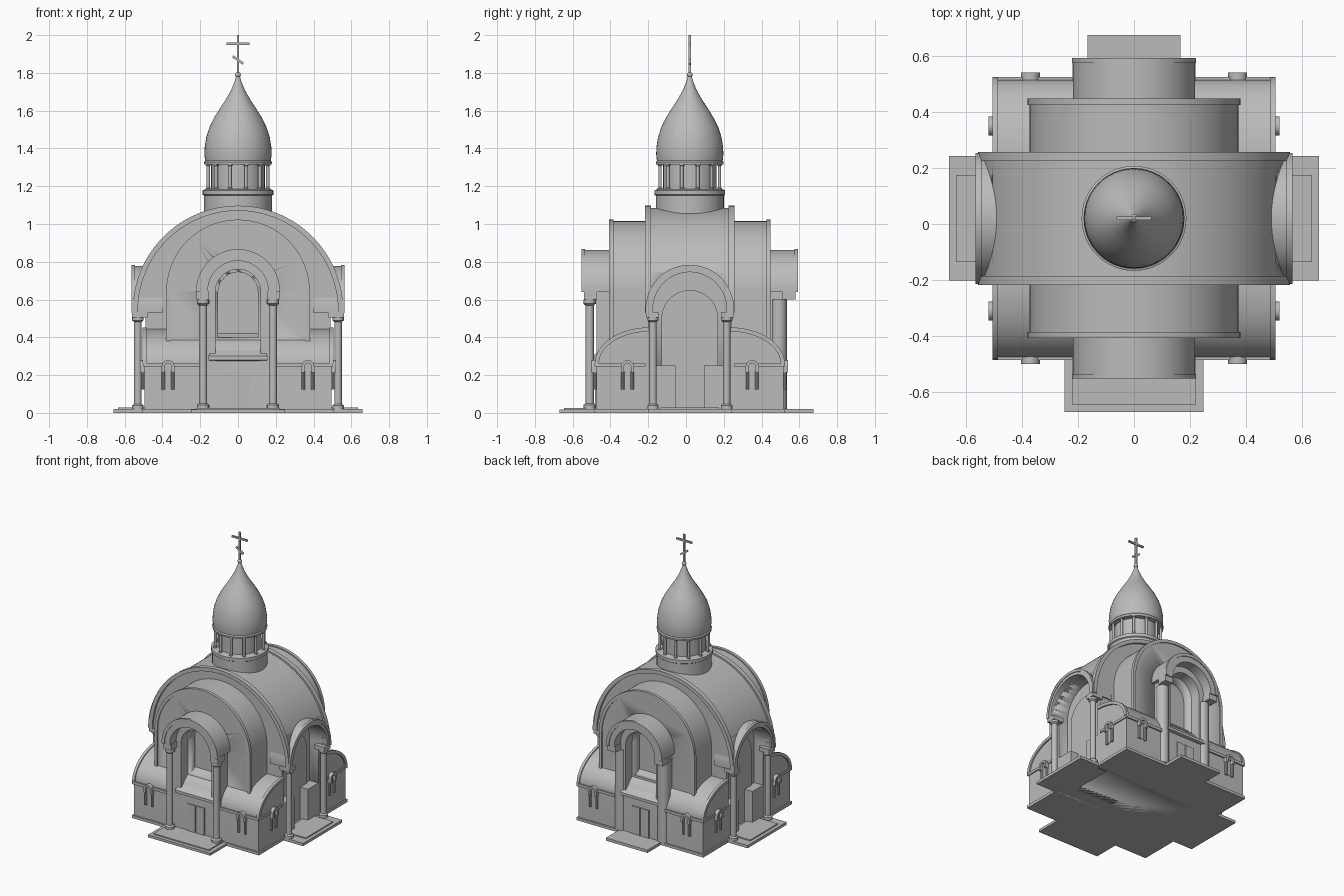
import bpy, bmesh
from math import sin, cos, pi, sqrt, radians
from mathutils import Matrix

if "Cube" in bpy.data.objects:
    bpy.data.objects.remove(bpy.data.objects["Cube"], do_unlink=True)

CY = 0.02  # plan centre of the building in y
stone = bpy.data.materials.new("pale_grey")
stone.use_nodes = True
GREY = (0.5, 0.5, 0.5, 1)
stone.diffuse_color = GREY
stone.node_tree.nodes["Principled BSDF"].inputs["Base Color"].default_value = GREY


def finish(name, bm):
    bmesh.ops.recalc_face_normals(bm, faces=bm.faces)
    me = bpy.data.meshes.new(name)
    bm.to_mesh(me)
    bm.free()
    me.materials.append(stone)
    ob = bpy.data.objects.new(name, me)
    bpy.context.collection.objects.link(ob)
    bpy.ops.object.select_all(action="DESELECT")
    ob.select_set(True)
    bpy.context.view_layer.objects.active = ob
    bpy.ops.object.shade_smooth_by_angle(angle=radians(35))
    return ob


def prism(name, pts, axis, a, b):
    """Extrude a (u, z) outline along x or y; y values are relative to CY."""
    def place(u, z, d):
        return (d, u + CY, z) if axis == "x" else (u, d + CY, z)
    bm = bmesh.new()
    lo = [bm.verts.new(place(u, z, a)) for u, z in pts]
    hi = [bm.verts.new(place(u, z, b)) for u, z in pts]
    bm.faces.new(lo)
    bm.faces.new(hi)
    for i in range(len(pts)):
        j = (i + 1) % len(pts)
        bm.faces.new((lo[i], lo[j], hi[j], hi[i]))
    return finish(name, bm)


def box(name, x0, x1, v0, v1, z0, z1):
    return prism(name, [(x0, z0), (x1, z0), (x1, z1), (x0, z1)], "y", v0, v1)


def arch(r, cz, base, n=40, off=0):
    pts = [(off + r * cos(pi * i / n), cz + r * sin(pi * i / n)) for i in range(n + 1)]
    if base < cz:
        pts = [(off + r, base)] + pts + [(off - r, base)]
    return pts


def ring(r_out, r_in, cz, base, n=40, off=0):
    return arch(r_out, cz, base, n, off) + arch(r_in, cz, base, n, off)[::-1]


def lathe(name, profile, x, v, n=32):
    bm = bmesh.new()
    rings = [[bm.verts.new((x + r * cos(2 * pi * i / n), CY + v + r * sin(2 * pi * i / n), z))
              for i in range(n)] for r, z in profile]
    bm.faces.new(rings[0])
    bm.faces.new(rings[-1])
    for lo, hi in zip(rings, rings[1:]):
        for i in range(n):
            j = (i + 1) % n
            bm.faces.new((lo[i], lo[j], hi[j], hi[i]))
    return finish(name, bm)


def column(name, x, v, z0, z1, r):
    w = r * 1.5
    lathe(name, [(w, z0), (w, z0 + r), (r, z0 + 1.4 * r), (r, z1 - 1.4 * r),
                 (w, z1 - r), (w, z1)], x, v, 16)


def carve(target, cutters):
    for c in cutters:
        m = target.modifiers.new("opening", "BOOLEAN")
        m.operation, m.object, m.solver = "DIFFERENCE", c, "EXACT"
        bpy.context.view_layer.objects.active = target
        bpy.ops.object.modifier_apply(modifier=m.name)
        bpy.data.objects.remove(c, do_unlink=True)


SIDES = (-1, 1)

# Central hall with its great vault and carved side porches
hall = prism("great_hall", [(-0.49, 0), (0.49, 0), (0.49, 0.51), (0.545, 0.53)]
             + arch(0.545, 0.54, 0.54, 64) + [(-0.545, 0.53), (-0.49, 0.51)], "y", -0.22, 0.22)
carve(hall, [prism("porch_cutter", arch(0.195, 0.55, -0.1), "x", *sorted((s * 0.42, s * 0.7)))
             for s in SIDES])
for s in SIDES:
    prism("great_vault_rim", ring(0.557, 0.53, 0.54, 0.53, 64), "y", s * 0.205, s * 0.237)
    # Side porch arch, columns and tall door panel
    prism("side_porch_arch", ring(0.228, 0.195, 0.55, 0.53), "x", s * 0.4, s * 0.56)
    prism("side_porch_moulding", ring(0.234, 0.215, 0.55, 0.53), "x", s * 0.545, s * 0.565)
    prism("side_door_panel", arch(0.15, 0.5, 0.02), "x", s * 0.42, s * 0.429)
    for t in SIDES:
        column("side_porch_column", s * 0.53, t * 0.195, 0.02, 0.51, 0.02)
        box("side_porch_capital", s * 0.48, s * 0.56, t * 0.165, t * 0.232, 0.505, 0.535)

# Middle vault with a round-headed niche at each end
middle = prism("middle_vault", arch(0.372, 0.643, 0.38, 56), "y", -0.42, 0.42)
carve(middle, [prism("niche_cutter", arch(0.105, 0.64, 0.4), "y", *sorted((s * 0.36, s * 0.6)))
               for s in SIDES])
for s in SIDES:
    prism("middle_vault_rim", ring(0.38, 0.358, 0.643, 0.38, 56), "y", s * 0.405, s * 0.427)

# Entrance arches front and back
for s in SIDES:
    prism("entrance_arch", ring(0.218, 0.16, 0.645, 0.64), "y", s * 0.4, s * 0.567)
    prism("entrance_arch_moulding", ring(0.222, 0.2, 0.645, 0.64), "y", s * 0.555, s * 0.572)
    prism("entrance_jamb", ring(0.195, 0.12, 0.64, 0.24), "y", s * 0.4, s * 0.495)
    for t in SIDES:
        box("entrance_capital", t * 0.155, t * 0.22, s * 0.49, s * 0.56, 0.6, 0.645)
        if s < 0:
            column("front_column", t * 0.185, -0.53, 0.02, 0.6, 0.022)
        else:
            lathe("back_pillar", [(0.042, 0.02), (0.042, 0.6)], t * 0.17, 0.472, 20)
    # Sloping canopy over the door
    bm = bmesh.new()
    vs = [bm.verts.new((x, CY + s * v, z)) for x, v, z in
          ((-0.12, 0.36, 0.42), (0.12, 0.36, 0.42), (0.155, 0.515, 0.3), (-0.155, 0.515, 0.3),
           (-0.12, 0.36, 0.25), (0.12, 0.36, 0.25), (0.155, 0.515, 0.28), (-0.155, 0.515, 0.28))]
    for f in ((0, 1, 2, 3), (4, 5, 6, 7), (0, 1, 5, 4), (1, 2, 6, 5), (2, 3, 7, 6), (3, 0, 4, 7)):
        bm.faces.new([vs[i] for i in f])
    finish("door_canopy", bm)
    for t in SIDES:
        box("door_leaf", t * 0.003, t * 0.068, s * 0.49, s * 0.502, 0.02, 0.22)


# Lower storey: straight walls under quarter-round roofs
def quarter(grow=0.0):
    return [(0.21 + (0.285 + grow) * cos(pi / 2 * i / 16),
             0.26 + (0.185 + grow) * sin(pi / 2 * i / 16)) for i in range(17)]


right_half = [(0.495, 0)] + quarter()
prism("lower_storey", right_half + [(-u, z) for u, z in right_half[::-1]], "x", -0.42, 0.42)
for s in SIDES:
    for t in SIDES:
        corner = [(t * u, z) for u, z in right_half + [(0.21, 0)]]
        prism("corner_bay", corner, "x", s * 0.41, s * 0.495)
        box("corner_return", s * 0.41, s * 0.49, t * 0.075, t * 0.22, 0, 0.25)
        rim = quarter(0.008) + quarter(-0.014)[::-1]
        prism("corner_roof_rim", [(t * u, z) for u, z in rim], "x", s * 0.485, s * 0.505)
        box("front_cornice", s * 0.2, s * 0.503, t * 0.485, t * 0.505, 0.245, 0.265)
        box("side_cornice", s * 0.485, s * 0.503, t * 0.235, t * 0.5, 0.245, 0.262)
        # Hooded windows on the two outer walls of each bay
        for axis, off, d in (("y", s * 0.37, t), ("x", t * 0.33, s)):
            prism("window_hood", ring(0.034, 0.018, 0.245, 0.215, 16, off), axis, d * 0.485, d * 0.52)
            prism("window_pane", arch(0.018, 0.245, 0.13, 12, off), axis, d * 0.485, d * 0.499)
            for e in SIDES:
                x, v = (off + e * 0.025, d * 0.503) if axis == "y" else (d * 0.503, off + e * 0.025)
                lathe("window_colonnette", [(0.009, 0.125), (0.009, 0.22)], x, v, 10)

# Ground slabs and steps
box("base_slab", -0.505, 0.505, -0.505, 0.505, 0, 0.02)
for s in SIDES:
    box("side_step", s * 0.45, s * 0.66, -0.222, 0.222, 0, 0.02)
    box("side_upper_step", s * 0.45, s * 0.635, -0.155, 0.155, 0.02, 0.028)
box("front_step", -0.248, 0.248, -0.69, -0.45, 0, 0.018)
box("front_upper_step", -0.22, 0.22, -0.665, -0.45, 0.018, 0.026)
box("back_step", -0.166, 0.166, 0.45, 0.655, 0, 0.02)

# Lantern drum
lathe("drum_base", [(0.18, 1.0), (0.18, 1.15), (0.187, 1.155), (0.187, 1.178), (0.17, 1.185)], 0, 0, 48)
lathe("drum_core", [(0.142, 1.17), (0.142, 1.33)], 0, 0, 32)
for i in range(12):
    a = 2 * pi * (i + 0.5) / 12
    column("drum_column", 0.163 * cos(a), 0.163 * sin(a), 1.18, 1.32, 0.009)

# Onion dome with finial ball
lathe("onion_dome", [(0.14, 1.315), (0.178, 1.315), (0.18, 1.328), (0.174, 1.335), (0.178, 1.37),
                     (0.176, 1.41), (0.168, 1.46), (0.152, 1.51), (0.128, 1.56), (0.097, 1.61),
                     (0.064, 1.66), (0.036, 1.71), (0.016, 1.76), (0.008, 1.79)], 0, 0, 48)
lathe("finial_ball", [(0.014 * sin(pi * i / 10) + 0.001, 1.79 - 0.014 * cos(pi * i / 10))
                      for i in range(11)], 0, 0, 16)

# Cross
box("cross_post", -0.006, 0.006, -0.006, 0.006, 1.79, 2.0)
box("cross_bar", -0.062, 0.062, -0.006, 0.006, 1.948, 1.96)
slant = box("cross_slanted_bar", -0.034, 0.034, -0.006, 0.006, -0.006, 0.006)
slant.data.transform(Matrix.Rotation(radians(35), 4, "Y"))
slant.location.z = 1.868
